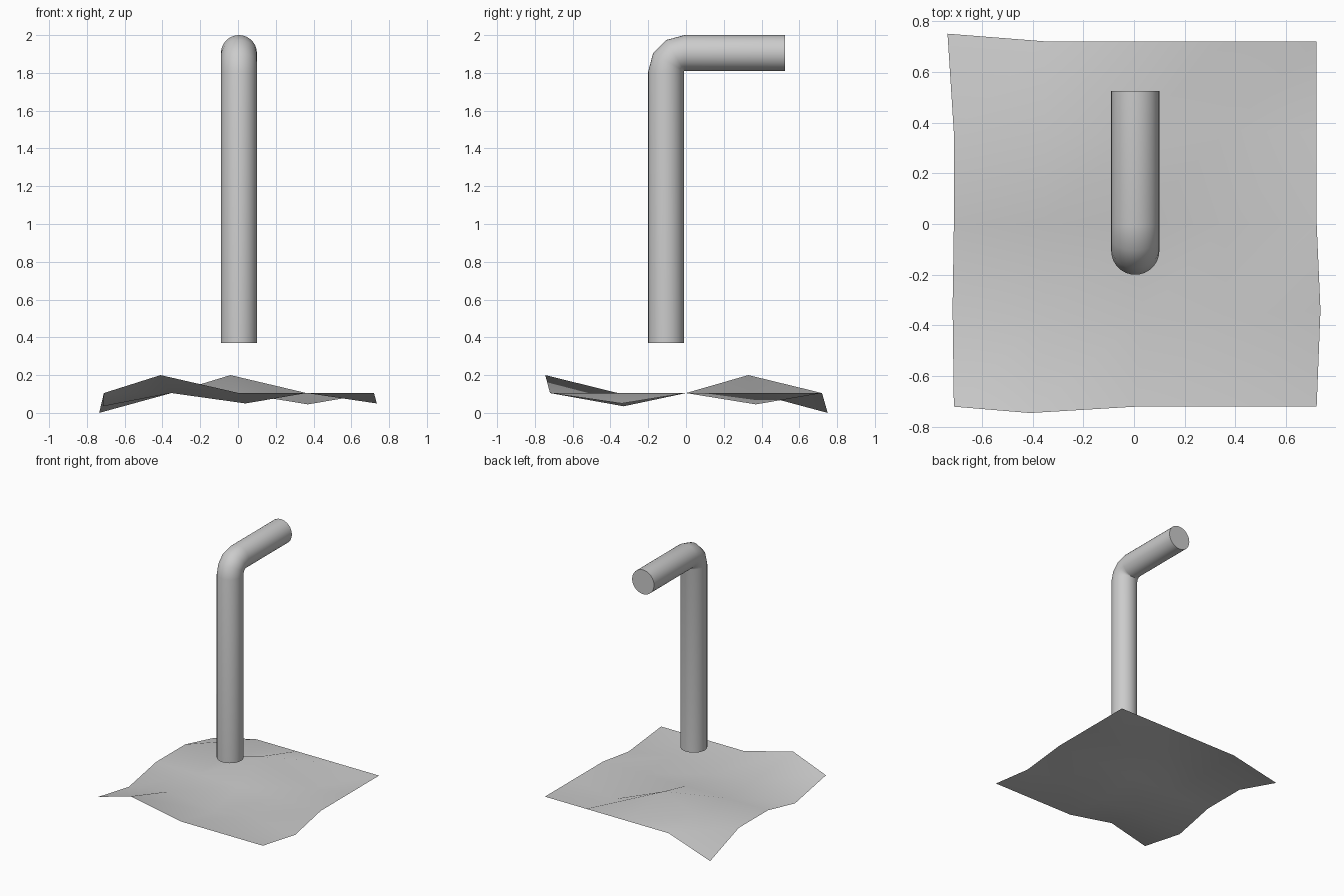
import bpy, bmesh, math
from mathutils import Vector

if "Cube" in bpy.data.objects:
    bpy.data.objects.remove(bpy.data.objects["Cube"])


def finish(name, bm, angle):
    mesh = bpy.data.meshes.new(name)
    bm.to_mesh(mesh)
    bm.free()
    ob = bpy.data.objects.new(name, mesh)
    bpy.context.collection.objects.link(ob)
    bpy.ops.object.select_all(action='DESELECT')
    ob.select_set(True)
    bpy.context.view_layer.objects.active = ob
    bpy.ops.object.shade_smooth_by_angle(angle=math.radians(angle))
    return ob


# Bent pipe: rings swept up, round a tight three-step elbow, then back
R, SIDES = 0.095, 32
BEND = 0.097                      # elbow centreline radius
PY, PZ = -0.008, 1.808            # elbow pivot
stations = [(PY - BEND, 0.37, 0)]
for i in range(4):
    a = math.radians(30 * i)
    stations.append((PY - BEND * math.cos(a), PZ + BEND * math.sin(a), a))
stations.append((0.525, PZ + BEND, math.pi / 2))

bm = bmesh.new()
rings = []
for y, z, a in stations:
    side = Vector((0, -math.cos(a), math.sin(a)))
    ring = []
    for k in range(SIDES):
        t = 2 * math.pi * k / SIDES
        p = Vector((0.005, y, z)) + Vector((R * math.cos(t), 0, 0)) + side * R * math.sin(t)
        ring.append(bm.verts.new(p))
    rings.append(ring)
for lo, hi in zip(rings, rings[1:]):
    for k in range(SIDES):
        n = (k + 1) % SIDES
        bm.faces.new((lo[k], lo[n], hi[n], hi[k]))
bm.faces.new(rings[0])
bm.faces.new(rings[-1])
bmesh.ops.recalc_face_normals(bm, faces=bm.faces)
finish("bent_pipe", bm, 50)

# Ground sheet: 4 x 4 grid with a few points pushed up, down and sideways
moved = {
    (1, 0): (-0.41, -0.745, 0.20),
    (0, 1): (-0.715, -0.33, 0.035),
    (2, 1): (0.04, -0.36, 0.05),
    (4, 1): (0.735, -0.34, 0.05),
    (2, 3): (-0.04, 0.33, 0.20),
    (3, 3): (0.37, 0.37, 0.045),
    (0, 4): (-0.735, 0.75, 0.0),
}
bm = bmesh.new()
grid = {}
for i in range(5):
    for j in range(5):
        flat = (-0.71 + 0.3575 * i, -0.72 + 0.36 * j, 0.105)
        grid[i, j] = bm.verts.new(moved.get((i, j), flat))
for i in range(4):
    for j in range(4):
        bm.faces.new((grid[i, j], grid[i + 1, j], grid[i + 1, j + 1], grid[i, j + 1]))
finish("ground_sheet", bm, 60)
